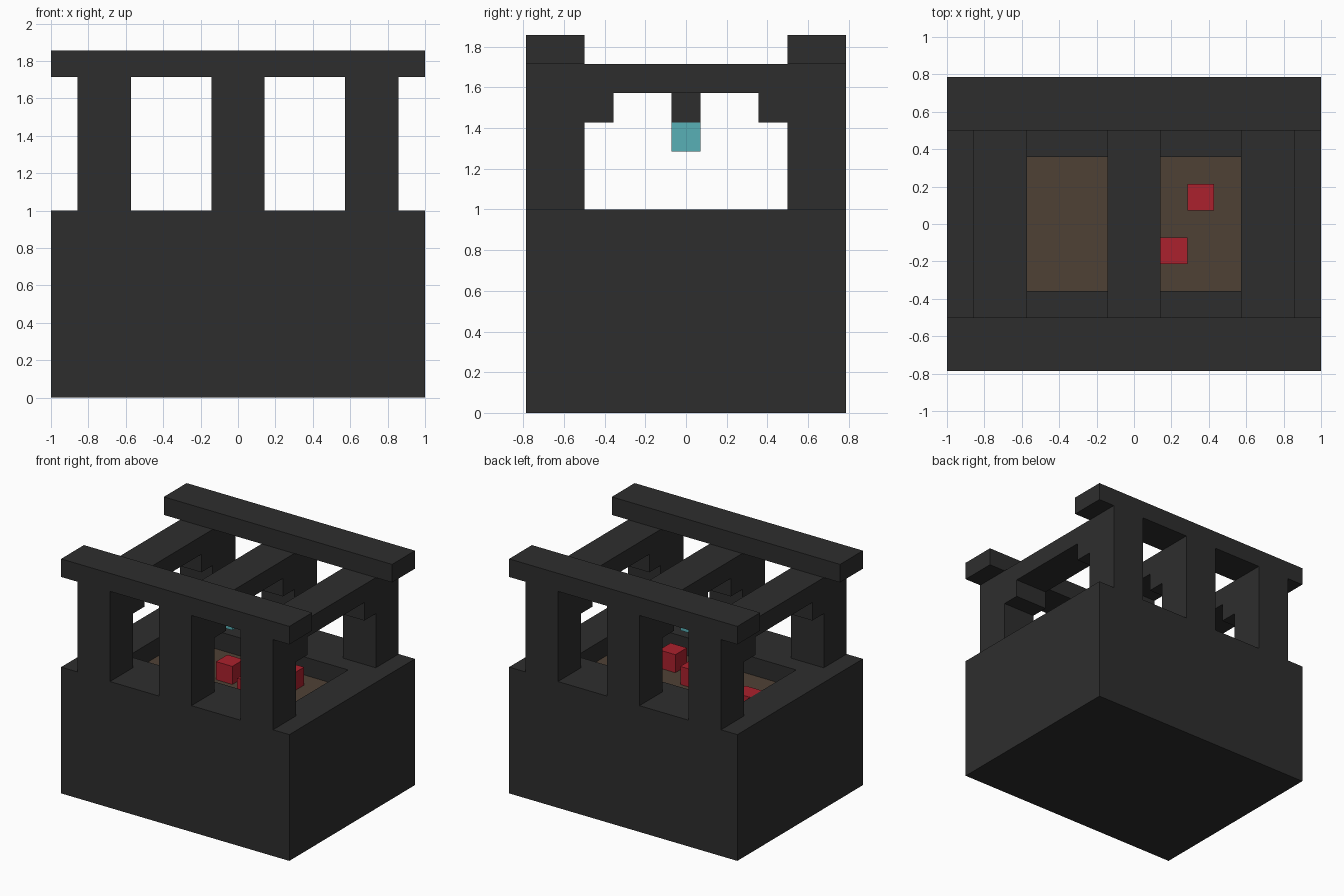
import bpy
import bmesh
from mathutils import Vector

U = 1 / 7  # block size

if "Cube" in bpy.data.objects:
    bpy.data.objects.remove(bpy.data.objects["Cube"], do_unlink=True)


def material(name, rgb):
    mat = bpy.data.materials.new(name)
    mat.use_nodes = True
    color = (*rgb, 1)
    mat.diffuse_color = color
    bsdf = next(n for n in mat.node_tree.nodes if n.type == "BSDF_PRINCIPLED")
    bsdf.inputs["Base Color"].default_value = color
    return mat


charcoal = material("charcoal", (0.027, 0.027, 0.027))
brown = material("soil brown", (0.078, 0.053, 0.036))
red = material("red", (0.407, 0.015, 0.026))
teal = material("teal", (0.098, 0.434, 0.468))


def finish(name, bm, *mats):
    mesh = bpy.data.meshes.new(name)
    bm.to_mesh(mesh)
    bm.free()
    for mat in mats:
        mesh.materials.append(mat)
    obj = bpy.data.objects.new(name, mesh)
    bpy.context.collection.objects.link(obj)
    return obj


def box_mesh(low, high):
    """Box between two corners given in block units."""
    low, high = Vector(low) * U, Vector(high) * U
    bm = bmesh.new()
    bmesh.ops.create_cube(bm, size=1)
    for v in bm.verts:
        v.co = (low + high) / 2 + v.co * (high - low)
    return bm


def box(name, low, high, mat):
    return finish(name, box_mesh(low, high), mat)


# Base block with a sunken brown floor
bm = box_mesh((-7, -5.5, 0), (7, 5.5, 7))
top = max(bm.faces, key=lambda f: f.calc_center_median().z)
for floor_height in (7, 6):
    bmesh.ops.inset_region(bm, faces=[top], thickness=0.05)
    for v in top.verts:
        v.co = Vector((5 if v.co.x > 0 else -5,
                       2.5 if v.co.y > 0 else -2.5, floor_height)) * U
top.material_index = 1
finish("base", bm, charcoal, brown)

# Top rails, posts and stepped brackets, on front and back
for side, label in ((-1, "front"), (1, "back")):
    def span(a, b):
        return sorted((side * a, side * b))

    y0, y1 = span(3.5, 5.5)
    box(label + "_rail", (-7, y0, 12), (7, y1, 13), charcoal)
    b0, b1 = span(2.5, 3.5)
    for x, place in ((-5, "right"), (0, "middle"), (5, "left")):
        box(f"{label}_{place}_post", (x - 1, y0, 7), (x + 1, y1, 12), charcoal)
        box(f"{label}_{place}_bracket", (x - 1, b0, 10), (x + 1, b1, 11), charcoal)

# Cross beams
for x, place in ((-5, "right"), (0, "middle"), (5, "left")):
    box(place + "_beam", (x - 1, -3.5, 11), (x + 1, 3.5, 12), charcoal)

# Hanging lamp
box("lamp_hanger", (-1, -0.5, 10), (0, 0.5, 11), charcoal)
box("lamp", (-1, -0.5, 9), (0, 0.5, 10), teal)

# Red blocks standing on the floor
for i, (x, y) in enumerate(((2, 0.5), (1, -1.5), (-1, -0.5), (-5, 0.5))):
    box(f"red_block_{i + 1}", (x, y, 6), (x + 1, y + 1, 7), red)
